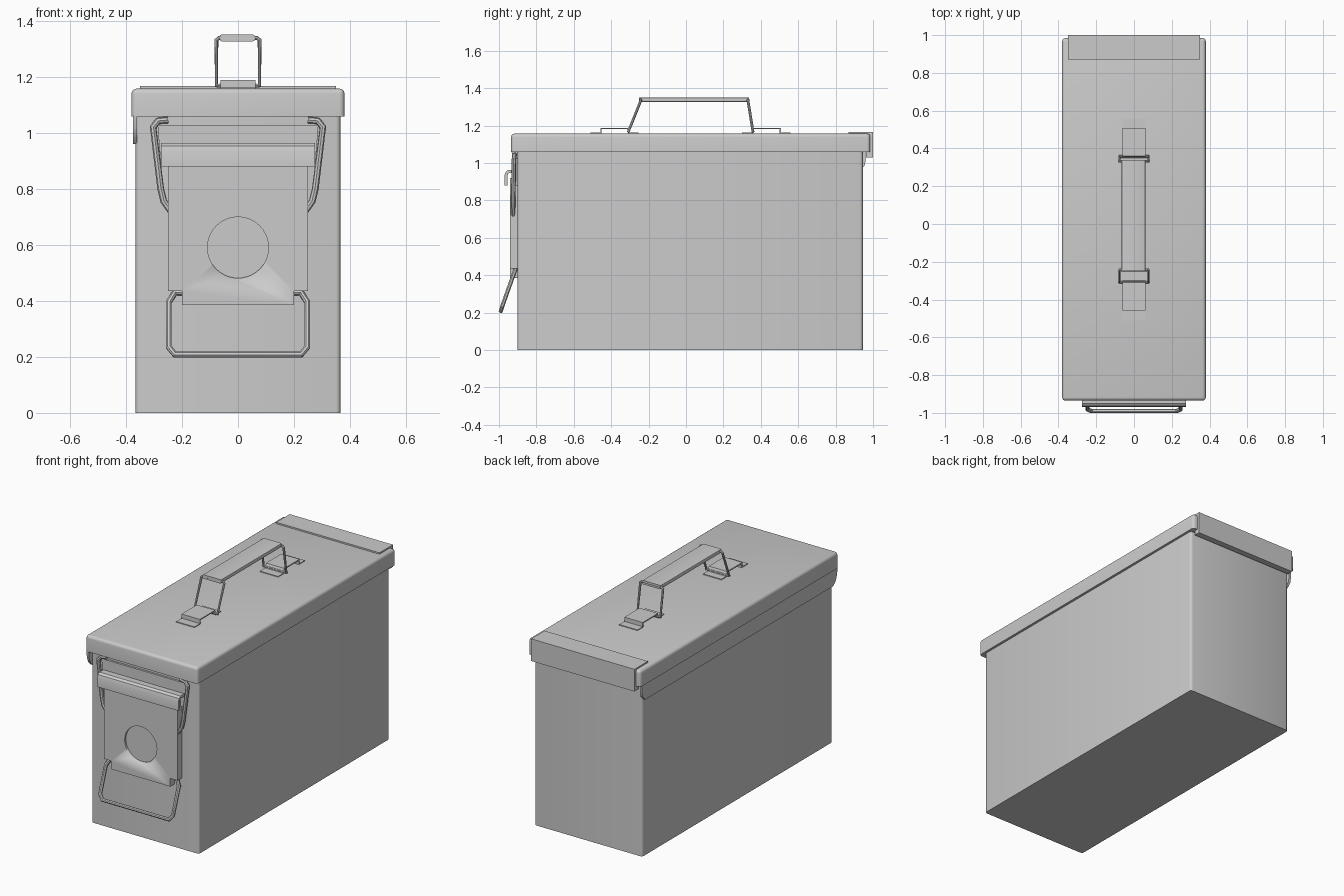
import bpy, bmesh, math
from mathutils import Vector

if "Cube" in bpy.data.objects:
    bpy.data.objects.remove(bpy.data.objects["Cube"])


def finish(name, bm):
    bmesh.ops.recalc_face_normals(bm, faces=bm.faces)
    me = bpy.data.meshes.new(name)
    bm.to_mesh(me)
    bm.free()
    ob = bpy.data.objects.new(name, me)
    bpy.context.collection.objects.link(ob)
    smooth(ob)
    return ob


def smooth(ob):
    bpy.ops.object.select_all(action='DESELECT')
    ob.select_set(True)
    bpy.context.view_layer.objects.active = ob
    bpy.ops.object.shade_smooth_by_angle(angle=math.radians(35))


def box(name, lo, hi, bevel=0, pick=lambda a, b: True, seg=3):
    """Box from corner to corner; pick chooses which edges are rounded."""
    bm = bmesh.new()
    bmesh.ops.create_cube(bm, size=1)
    lo, hi = Vector(lo), Vector(hi)
    for v in bm.verts:
        v.co = Vector([(lo[i] + hi[i]) / 2 + v.co[i] * (hi[i] - lo[i]) for i in range(3)])
    if bevel:
        edges = [e for e in bm.edges if pick(e.verts[0].co, e.verts[1].co)]
        bmesh.ops.bevel(bm, geom=edges, offset=bevel, segments=seg, profile=0.5, affect='EDGES')
    return finish(name, bm)


def extrude(name, pts, a, b, axis='X'):
    """Closed profile pushed from a to b: (y, z) along X or (x, z) along Y."""
    bm = bmesh.new()
    put = (lambda p: (a, *p)) if axis == 'X' else (lambda p: (p[0], a, p[1]))
    face = bm.faces.new([bm.verts.new(put(p)) for p in pts])
    r = bmesh.ops.extrude_face_region(bm, geom=[face])
    move = Vector((b - a, 0, 0)) if axis == 'X' else Vector((0, b - a, 0))
    bmesh.ops.translate(bm, vec=move, verts=[g for g in r['geom'] if isinstance(g, bmesh.types.BMVert)])
    return finish(name, bm)


def strip(name, pts, t, a, b):
    """Sheet bent along an open (y, z) path, thickness t, spanning x a..b."""
    p = [Vector(q) for q in pts]
    off = []
    for i in range(len(p)):
        ns = []
        for j in (i - 1, i):
            if 0 <= j < len(p) - 1:
                d = (p[j + 1] - p[j]).normalized()
                ns.append(Vector((d.y, -d.x)))
        n = sum(ns, Vector((0, 0))).normalized()
        off.append(p[i] + n * t / max(n.dot(ns[0]), 0.4))
    return extrude(name, [tuple(q) for q in p + off[::-1]], a, b)


def wire(name, pts, r, closed=False):
    cu = bpy.data.curves.new(name, 'CURVE')
    cu.dimensions = '3D'
    cu.bevel_depth = r
    cu.bevel_resolution = 2
    cu.use_fill_caps = True
    sp = cu.splines.new('POLY')
    sp.points.add(len(pts) - 1)
    for q, p in zip(sp.points, pts):
        q.co = (*p, 1)
    sp.use_cyclic_u = closed
    ob = bpy.data.objects.new(name, cu)
    bpy.context.collection.objects.link(ob)
    bpy.ops.object.select_all(action='DESELECT')
    ob.select_set(True)
    bpy.context.view_layer.objects.active = ob
    bpy.ops.object.convert(target='MESH')
    smooth(bpy.context.view_layer.objects.active)


def both_sides(half):
    """Mirror a half path (left side, x < 0) to make a full one."""
    return half + [(-x, y, z) for x, y, z in reversed(half)]


# Container body and lid
box('body', (-.365, -.9, 0), (.365, .945, 1.08), .015, lambda a, b: abs(a.z - b.z) > .5)
box('lid', (-.38, -.935, 1.058), (.38, .985, 1.157), .018,
    lambda a, b: max(a.z, b.z) > 1.1, 4)

# Skirt under the lid on the left side
extrude('side_skirt', [(-.932, 1.06), (-.928, 1.02), (-.915, .985), (-.89, .96),
                       (.93, .96), (.955, .985), (.96, 1.01), (.96, 1.06)], -.375, -.36)

# Hinge cover at the back
extrude('hinge_cover', [(.87, 1.15), (.87, 1.166), (1, 1.166), (1, 1.03), (.962, 1.03),
                        (.962, 1.06), (.98, 1.06), (.98, 1.15)], -.35, .35)

# Latch plate with a round recess
plate = extrude('latch_plate', [(-.25, .435), (-.2, .435), (-.2, .385), (.2, .385), (.2, .435),
                                (.25, .435), (.25, .92), (-.25, .92)], -.942, -.895, 'Y')
bm = bmesh.new()
bmesh.ops.create_cone(bm, cap_ends=True, segments=40, radius1=.109, radius2=.109, depth=.04)
cutter = finish('recess_cutter', bm)
cutter.rotation_euler.x = math.pi / 2
cutter.location = (0, -.95, .59)
cutter.hide_render = True
cutter.hide_set(True)
mod = plate.modifiers.new('recess', 'BOOLEAN')
mod.operation = 'DIFFERENCE'
mod.object = cutter

# Curled hook on top of the latch and the strap behind it
strip('latch_hook', [(-.97, .88), (-.97, .935), (-.964, .953), (-.95, .963), (-.9, .963)], .016, -.275, .275)
extrude('latch_strap', [(-.275, .88), (.275, .88), (.287, 1.028), (-.287, 1.028)], -.912, -.895, 'Y')

# Side bails linking the lid to the latch
for name, s in (('left_bail', -1), ('right_bail', 1)):
    wire(name, [(s * x, y, z) for x, y, z in
                [(.25, -.915, 1.045), (.285, -.918, 1.042), (.303, -.92, 1.02), (.276, -.924, .8),
                 (.265, -.925, .755), (.24, -.925, .72)]], .012)

# Pull ring below the latch
wire('pull_ring', both_sides([(-.19, -.912, .43), (-.225, -.912, .43), (-.247, -.925, .395),
                              (-.247, -.982, .235), (-.225, -.99, .208)]), .0115)

# Carrying handle: grip, brackets and wire legs
box('handle_grip', (-.065, -.25, 1.326), (.06, .338, 1.35), .006, lambda a, b: abs(a.y - b.y) > .3, 2)
for name, path in (('front', [(-.51, 1.162), (-.458, 1.162), (-.458, 1.188), (-.31, 1.188), (-.3, 1.162), (-.255, 1.162)]),
                   ('rear', [(.3, 1.162), (.35, 1.162), (.36, 1.188), (.508, 1.188), (.508, 1.162), (.558, 1.162)])):
    strip(name + '_handle_bracket', path, .007, -.062, .062)
for name, y0, y1 in (('front', -.308, -.243), ('rear', .358, .332)):
    wire(name + '_handle_wire', both_sides([(-.06, y0, 1.168), (-.077, y0, 1.168),
                                            (-.077, y1, 1.33), (-.068, y1, 1.338)]), .0075, True)
